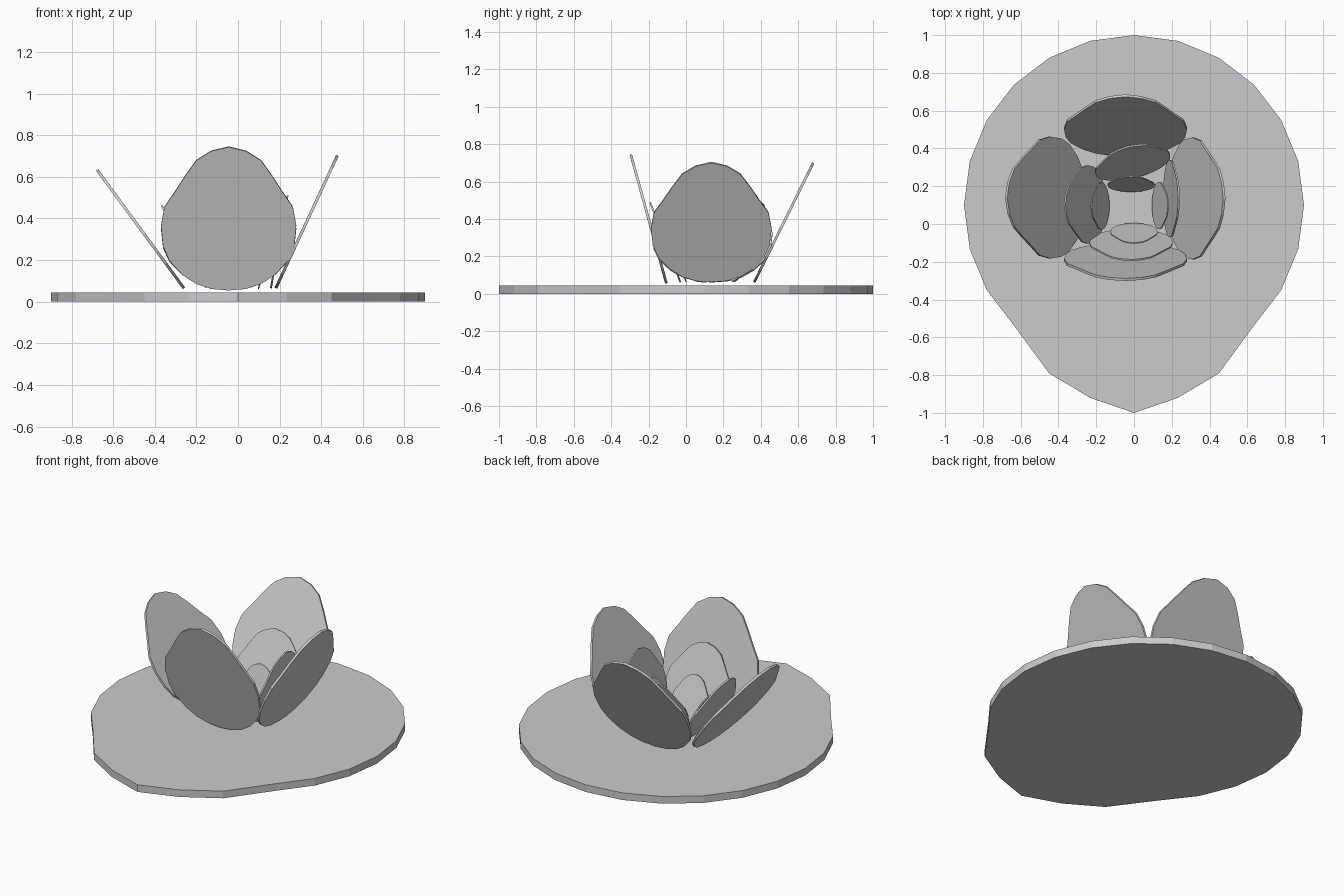
import bpy, bmesh, math
from mathutils import Vector

if "Cube" in bpy.data.objects:
    bpy.data.objects.remove(bpy.data.objects["Cube"])


def slab(name, ring, offset):
    """Solid flat piece: outline ring extruded by the offset vector."""
    bm = bmesh.new()
    low = [bm.verts.new(p) for p in ring]
    high = [bm.verts.new(p + offset) for p in ring]
    n = len(ring)
    bm.faces.new(low[::-1])
    bm.faces.new(high)
    for i in range(n):
        j = (i + 1) % n
        bm.faces.new((low[i], low[j], high[j], high[i]))
    bmesh.ops.recalc_face_normals(bm, faces=bm.faces)
    mesh = bpy.data.meshes.new(name)
    bm.to_mesh(mesh)
    bm.free()
    ob = bpy.data.objects.new(name, mesh)
    bpy.context.collection.objects.link(ob)
    return ob


# Lily pad: 24-sided disc pulled to a blunt point at the front
pull = {17: -0.79, 18: -1.0, 16: -0.79, 20: -0.79}
ring = []
for i in range(24):
    a = math.tau * i / 24
    x, y = 0.9 * math.cos(a), 0.1 + 0.9 * math.sin(a)
    if i in (16, 20):
        y = -0.79
    elif i in (17, 19):
        y = -0.92
    elif i == 18:
        y = -1.0
    ring.append(Vector((x, y, 0)))
slab("pad", ring, Vector((0, 0, 0.045)))

# Petal half outline: (half width, position along length)
HALF = [(0, 0), (.25, .01), (.48, .045), (.69, .11), (.88, .21), (.97, .31),
        (1, .45), (.95, .58), (.79, .69), (.64, .80), (.48, .905), (.26, .97), (0, 1)]
OUTLINE = HALF + [(-w, t) for w, t in HALF[-2:0:-1]]


def petal(name, base, tip, width, thick):
    base, tip = Vector(base), Vector(tip)
    along = tip - base
    side = along.cross(Vector((0, 0, 1))).normalized()
    off = side.cross(along).normalized() * thick
    ring = [base + along * t + side * (w * width / 2) - off / 2 for w, t in OUTLINE]
    slab(name, ring, off)


# Outer, middle and inner whorls of petals: base, tip, width, thickness
PETALS = {
    "outer_petal_front": ((-.045, -.105, .056), (-.045, -.295, .745), .65, .014),
    "outer_petal_back": ((-.045, .365, .062), (-.045, .68, .70), .65, .014),
    "outer_petal_left": ((-.26, .14, .065), (-.677, .14, .633), .645, .014),
    "outer_petal_right": ((.182, .135, .065), (.478, .135, .703), .645, .014),
    "middle_petal_front": ((-.015, -.03, .062), (-.015, -.192, .49), .44, .009),
    "middle_petal_back": ((.01, .25, .065), (-.03, .41, .485), .41, .009),
    "middle_petal_left": ((-.152, .103, .068), (-.367, .103, .463), .415, .009),
    "middle_petal_right": ((.158, .135, .065), (.238, .135, .51), .41, .009),
    "inner_petal_front": ((0, .002, .062), (0, -.102, .32), .25, .006),
    "inner_petal_back": ((-.015, .173, .062), (-.015, .253, .325), .25, .006),
    "inner_petal_left": ((-.133, .095, .062), (-.227, .095, .32), .25, .006),
    "inner_petal_right": ((.098, .098, .062), (.182, .098, .325), .25, .006),
}
for name, args in PETALS.items():
    petal(name, *args)
